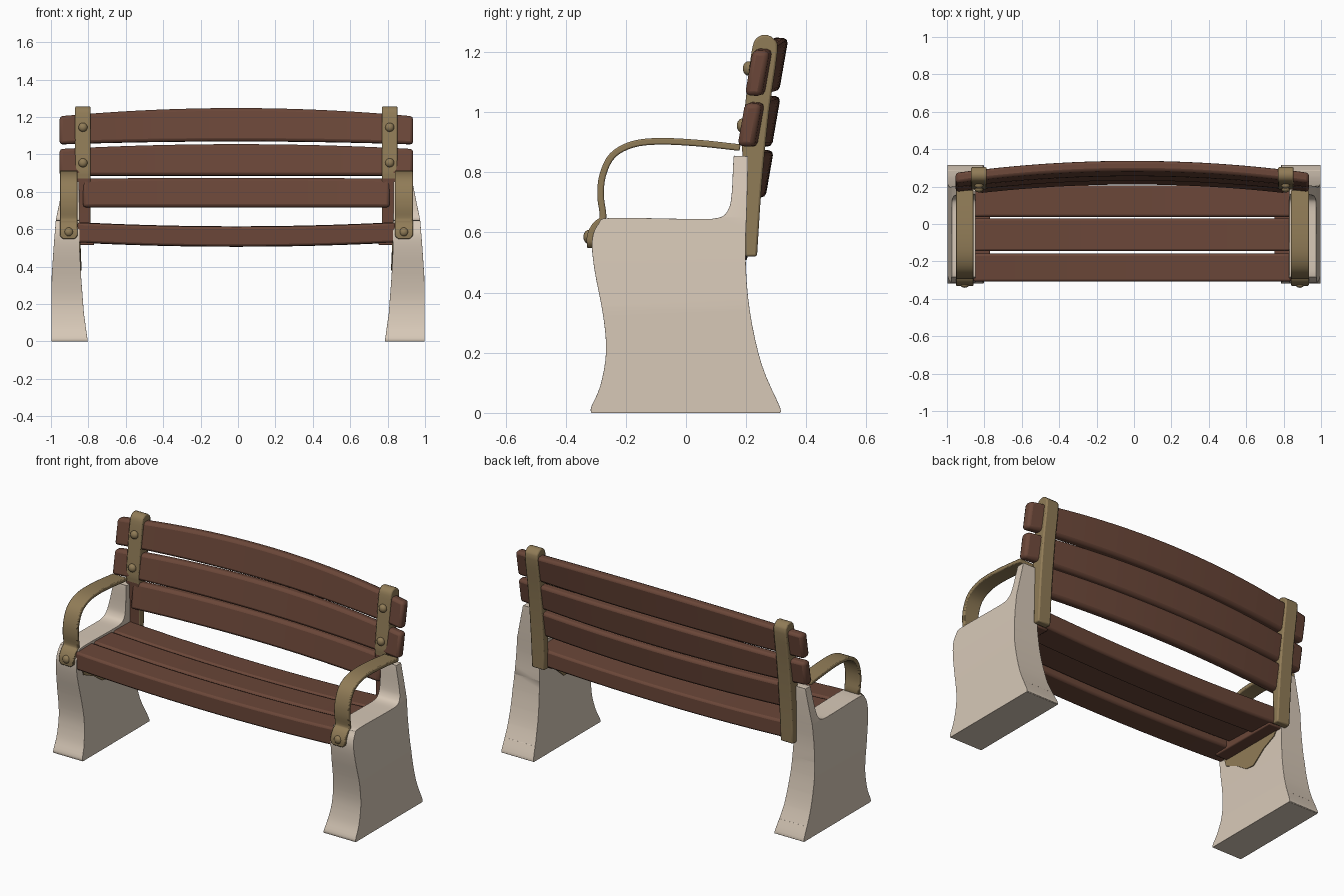
import bpy, bmesh, math
from mathutils import Vector

if "Cube" in bpy.data.objects:
    bpy.data.objects.remove(bpy.data.objects["Cube"])

CX = -0.009  # slight sideways offset of everything but the outer leg faces


def material(name, rgb):
    m = bpy.data.materials.new(name)
    m.diffuse_color = (*rgb, 1)
    m.use_nodes = True
    m.node_tree.nodes["Principled BSDF"].inputs["Base Color"].default_value = m.diffuse_color
    return m


WOOD = material("brown wood", (0.145, 0.062, 0.040))
TAN = material("tan metal", (0.28, 0.20, 0.095))
STONE = material("pale concrete", (0.68, 0.58, 0.475))


def finish(name, bm, mats, bevel=0.0, segments=2, angle=35):
    bmesh.ops.recalc_face_normals(bm, faces=bm.faces[:])
    me = bpy.data.meshes.new(name)
    bm.to_mesh(me)
    bm.free()
    for m in mats:
        me.materials.append(m)
    ob = bpy.data.objects.new(name, me)
    bpy.context.collection.objects.link(ob)
    if bevel:
        b = ob.modifiers.new("bevel", 'BEVEL')
        b.width, b.segments, b.limit_method = bevel, segments, 'ANGLE'
        b.angle_limit = math.radians(30)
    bpy.ops.object.select_all(action='DESELECT')
    ob.select_set(True)
    bpy.context.view_layer.objects.active = ob
    bpy.ops.object.shade_smooth_by_angle(angle=math.radians(angle))
    return ob


def spline(pts, n=4):
    """Smooth curve through the 2D points."""
    p = [Vector(q) for q in pts]
    p = [2 * p[0] - p[1]] + p + [2 * p[-1] - p[-2]]
    out = []
    for a, b, c, d in zip(p, p[1:], p[2:], p[3:]):
        for i in range(n):
            t = i / n
            out.append(0.5 * (2 * b + (c - a) * t + (2 * a - 5 * b + 4 * c - d) * t * t
                              + (3 * b - a - 3 * c + d) * t ** 3))
    return out + [p[-2]]


def lerp_table(table, z):
    for (z0, v0), (z1, v1) in zip(table, table[1:]):
        if z <= z1:
            return v0 + (v1 - v0) * max(0, (z - z0) / (z1 - z0))
    return table[-1][1]


def loft(name, rings, mat, bevel):
    bm = bmesh.new()
    vs = [[bm.verts.new(co) for co in r] for r in rings]
    k = len(rings[0])
    for a, b in zip(vs, vs[1:]):
        for i in range(k):
            bm.faces.new((a[i], a[(i + 1) % k], b[(i + 1) % k], b[i]))
    bm.faces.new(vs[0])
    bm.faces.new(vs[-1])
    return finish(name, bm, [mat], bevel)


def prism(pts, x0, x1):
    """Side profile (y, z) extruded along x."""
    bm = bmesh.new()
    a = [bm.verts.new((x0, y, z)) for y, z in pts]
    b = [bm.verts.new((x1, y, z)) for y, z in pts]
    bm.faces.new(a)
    bm.faces.new(b)
    for i in range(len(pts)):
        j = (i + 1) % len(pts)
        bm.faces.new((a[i], a[j], b[j], b[i]))
    return bm


def bolt(name, x, y, z):
    bm = bmesh.new()
    bmesh.ops.create_uvsphere(bm, u_segments=16, v_segments=10, radius=0.024)
    for v in bm.verts:
        v.co = (x + v.co.x, y + v.co.y * 0.8, z + v.co.z)
    finish(name, bm, [TAN])


# Profiles
LEG = spline([(0.312, 0.0), (0.312, 0.02), (0.252, 0.16), (0.212, 0.34), (0.198, 0.52),
              (0.203, 0.70), (0.206, 0.84), (0.20, 0.853), (0.165, 0.853), (0.158, 0.845),
              (0.152, 0.73), (0.14, 0.675), (0.105, 0.648), (0.0, 0.645), (-0.25, 0.648),
              (-0.29, 0.63), (-0.312, 0.575), (-0.305, 0.48), (-0.275, 0.32), (-0.266, 0.20),
              (-0.285, 0.09), (-0.315, 0.02), (-0.315, 0.0)])
INNER = [(0, 0.794), (0.15, 0.815), (0.35, 0.83), (0.5, 0.838), (0.85, 0.84)]
OUTER = [(0, 0.998), (0.35, 0.996), (0.5, 0.986), (0.65, 0.974), (0.853, 0.932)]
POST = spline([(0.195, 0.52), (0.194, 0.70), (0.187, 0.87), (0.186, 0.92), (0.203, 1.08),
               (0.218, 1.20), (0.232, 1.243), (0.262, 1.257), (0.292, 1.243), (0.304, 1.20),
               (0.276, 1.0), (0.252, 0.76), (0.236, 0.52)], 3)
ARM = spline([(-0.318, 0.548), (-0.318, 0.59), (-0.30, 0.625), (-0.276, 0.65), (-0.284, 0.72),
              (-0.277, 0.79), (-0.245, 0.855), (-0.18, 0.892), (-0.09, 0.903),
              (0.04, 0.897), (0.18, 0.882)])
GUSSET = [(-0.27, 0.54), (-0.25, 0.48), (-0.16, 0.44), (-0.08, 0.385), (-0.02, 0.38),
          (0.06, 0.45), (0.14, 0.49), (0.17, 0.54)]

for s, side in ((-1, "left"), (1, "right")):
    # Concrete end with curved thickness
    bm = prism([(p.x, max(0, p.y)) for p in LEG], 0, 1)
    for z in (0.08, 0.15, 0.25, 0.35, 0.43, 0.5, 0.58, 0.65, 0.75):
        bmesh.ops.bisect_plane(bm, geom=bm.verts[:] + bm.edges[:] + bm.faces[:],
                               plane_co=(0, 0, z), plane_no=(0, 0, 1))
    for v in bm.verts:
        z = v.co.z
        v.co.x = s * lerp_table(OUTER, z) if v.co.x > 0.5 else CX + s * lerp_table(INNER, z)
    finish(side + "_concrete_end", bm, [STONE], 0.012, 3)

    # Back post: tan, with a brown lower front
    bm = prism([tuple(p) for p in POST], CX + s * 0.779, CX + s * 0.862)
    bmesh.ops.recalc_face_normals(bm, faces=bm.faces[:])
    for f in bm.faces:
        if f.normal.y < -0.5 and f.calc_center_median().z < 0.86:
            f.material_index = 1
    finish(side + "_back_post", bm, [TAN, WOOD], 0.007)
    for z, y in ((1.145, 0.208), (0.955, 0.188)):
        bolt(side + "_post_bolt", CX + s * 0.82, y, z)

    # Flat curved armrest
    rings = []
    for i, p in enumerate(ARM):
        t = (ARM[min(i + 1, len(ARM) - 1)] - ARM[max(i - 1, 0)]).normalized()
        n = Vector((-t.y, t.x)) * 0.011
        w = (0.030, 0.043)[i] if i < 2 else 0.048
        c = CX + s * 0.896
        rings.append([(c - w, p.x + n.x, p.y + n.y), (c + w, p.x + n.x, p.y + n.y),
                      (c + w, p.x - n.x, p.y - n.y), (c - w, p.x - n.x, p.y - n.y)])
    loft(side + "_armrest", rings, TAN, 0.005)
    bolt(side + "_arm_bolt", CX + s * 0.896, -0.322, 0.585)

    # Tan plate on the inner face and wooden bearer under the seat
    bm = prism(GUSSET, 0, 1)
    for v in bm.verts:
        v.co.x = CX + s * (lerp_table(INNER, v.co.z) + (0.002 if v.co.x > 0.5 else -0.005))
    finish(side + "_inner_plate", bm, [TAN])
    finish(side + "_seat_bearer", prism([(-0.25, 0.515), (0.19, 0.515), (0.19, 0.57), (-0.25, 0.57)],
                                        CX + s * 0.76, CX + s * 0.845), [WOOD], 0.006)

# Back slats: bowed backwards, upper ones arched
N = 24
for name, half, yc, z0, z1, low, top in (
        ("top", 0.945, 0.235, 1.052, 1.205, 0.016, 0.044),
        ("middle", 0.945, 0.210, 0.884, 1.030, 0.0, 0.026),
        ("lower", 0.82, 0.188, 0.715, 0.870, 0.0, 0.006)):
    rings = []
    for i in range(N + 1):
        x = half * (2 * i / N - 1)
        k = 1 - (x / 0.945) ** 2
        y, a, b = yc + 0.062 * k, z0 + low * k, z1 + top * k
        tilt, th = 0.085 * (b - a), 0.028
        rings.append([(CX + x, y - tilt - th, a + 0.004), (CX + x, y - tilt + th, a),
                      (CX + x, y + tilt + th, b - 0.004), (CX + x, y + tilt - th, b)])
    loft(name + "_back_slat", rings, WOOD, 0.016)

# Seat slats: sagging a little in the middle
for name, y0, y1, za, zb, th in (("front", -0.308, -0.158, 0.635, 0.638, 0.105),
                                 ("middle", -0.145, 0.030, 0.638, 0.632, 0.08),
                                 ("rear", 0.038, 0.205, 0.632, 0.628, 0.10)):
    rings = []
    for i in range(N + 1):
        x = 0.85 * (2 * i / N - 1)
        d = -0.022 * (1 - (x / 0.85) ** 2)
        rings.append([(CX + x, y0, za + d), (CX + x, y1, zb + d),
                      (CX + x, y1, zb + d - th), (CX + x, y0, za + d - th)])
    loft(name + "_seat_slat", rings, WOOD, 0.012)
